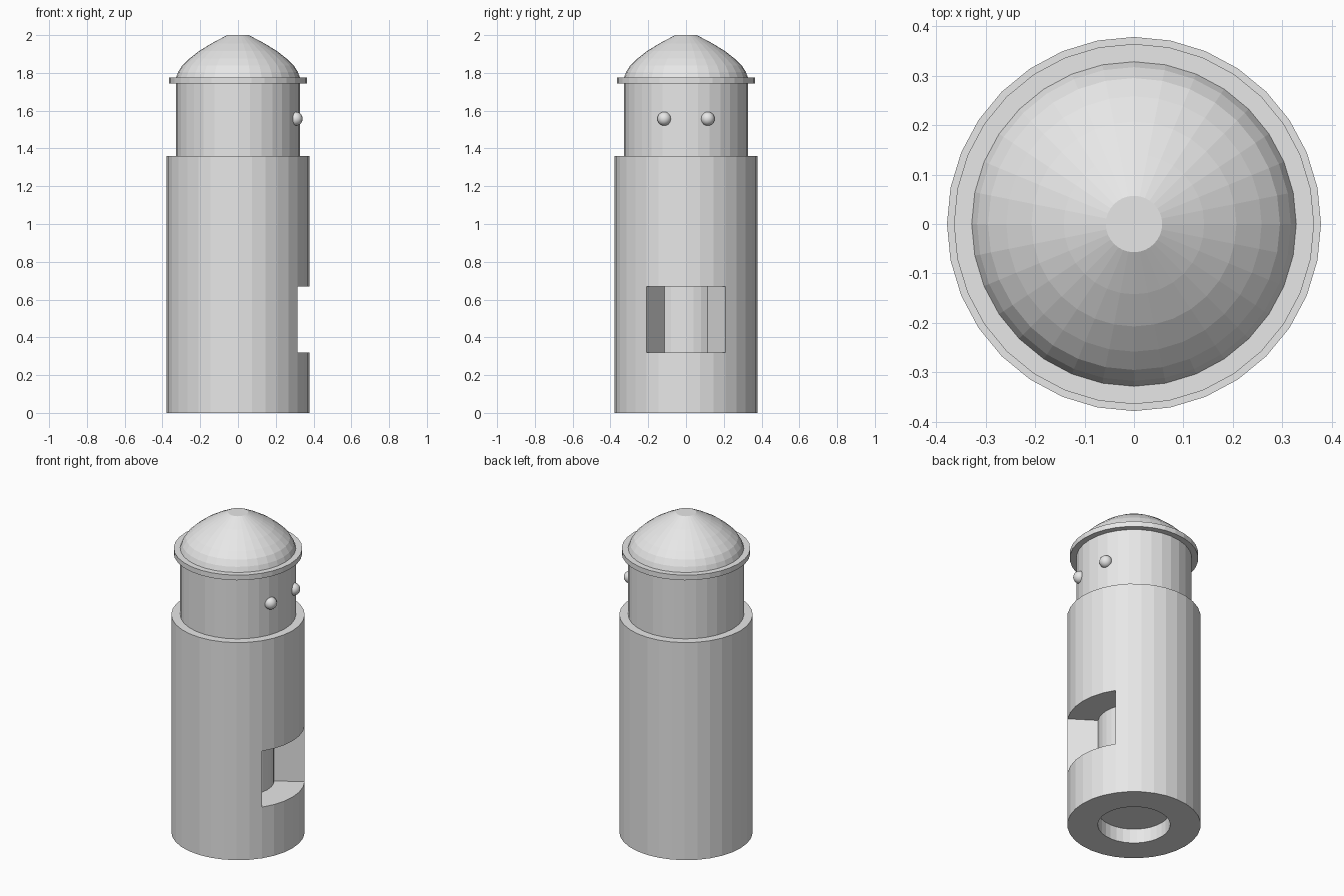
import bpy, bmesh, math
from mathutils import Vector

if "Cube" in bpy.data.objects:
    bpy.data.objects.remove(bpy.data.objects["Cube"])

N = 32                      # sides of every round part
R_OUT, R_CORE = 0.378, 0.205

grey = bpy.data.materials.new("plain_grey")
grey.diffuse_color = (0.8, 0.8, 0.8, 1)
grey.use_nodes = True
grey.node_tree.nodes["Principled BSDF"].inputs["Base Color"].default_value = grey.diffuse_color


def finish(name, bm):
    bmesh.ops.remove_doubles(bm, verts=bm.verts, dist=1e-5)
    bmesh.ops.recalc_face_normals(bm, faces=bm.faces)
    mesh = bpy.data.meshes.new(name)
    bm.to_mesh(mesh)
    bm.free()
    mesh.materials.append(grey)
    obj = bpy.data.objects.new(name, mesh)
    bpy.context.collection.objects.link(obj)
    return obj


def pt(i, r, z):
    a = 2 * math.pi * i / N
    return Vector((r * math.cos(a), r * math.sin(a), z))


def lathe(name, profile, closed=False):
    """Spin (radius, z) points; open profiles get flat end caps."""
    bm = bmesh.new()
    rings = [[bm.verts.new(pt(i, r, z)) for i in range(N)] for r, z in profile]
    pairs = list(zip(rings, rings[1:]))
    if closed:
        pairs.append((rings[-1], rings[0]))
    else:
        bm.faces.new(rings[0][::-1])
        bm.faces.new(rings[-1])
    for a, b in pairs:
        for i in range(N):
            j = (i + 1) % N
            bm.faces.new((a[i], a[j], b[j], b[i]))
    return finish(name, bm)


# thick body tube with a window cut through its wall on the +x side
bm = bmesh.new()


def quad(*pts):
    bm.faces.new([bm.verts.new(p) for p in pts])


levels = [0, 0.32, 0.67, 1.36]
for i in range(-N // 2, N // 2):
    j = i + 1
    in_window = -3 <= i < 3
    for k in range(3):
        z0, z1 = levels[k], levels[k + 1]
        r = R_CORE if (in_window and k == 1) else R_OUT
        quad(pt(i, r, z0), pt(j, r, z0), pt(j, r, z1), pt(i, r, z1))
    # end rings, plus the window sill and lintel
    for z in levels:
        if in_window or z in (0, 1.36):
            quad(pt(i, R_CORE, z), pt(j, R_CORE, z), pt(j, R_OUT, z), pt(i, R_OUT, z))
    # shallow socket under the base
    quad(pt(i, R_CORE, 0), pt(j, R_CORE, 0), pt(j, R_CORE, 0.09), pt(i, R_CORE, 0.09))
for i in (-3, 3):           # radial window jambs
    quad(pt(i, R_CORE, 0.32), pt(i, R_OUT, 0.32), pt(i, R_OUT, 0.67), pt(i, R_CORE, 0.67))
for z in (0.09, 1.36):      # socket floor and top closure
    bm.faces.new([bm.verts.new(pt(i, R_CORE, z)) for i in range(N)])
finish("body", bm)

# neck, collar and domed cap
lathe("neck", [(0.328, 1.36), (0.328, 1.775)])
lathe("collar", [(0.32, 1.743), (0.364, 1.743), (0.364, 1.775), (0.32, 1.775)], closed=True)
lathe("dome", [(0.328, 1.775), (0.317, 1.805), (0.295, 1.84), (0.258, 1.875),
               (0.207, 1.915), (0.142, 1.955), (0.057, 2.0)])

# two small round studs on the neck
for side, y in (("left", -0.115), ("right", 0.115)):
    bm = bmesh.new()
    bmesh.ops.create_uvsphere(bm, u_segments=16, v_segments=10, radius=0.037)
    bmesh.ops.translate(bm, verts=bm.verts, vec=(0.305, y, 1.557))
    stud = finish("stud_" + side, bm)
    for p in stud.data.polygons:
        p.use_smooth = True
